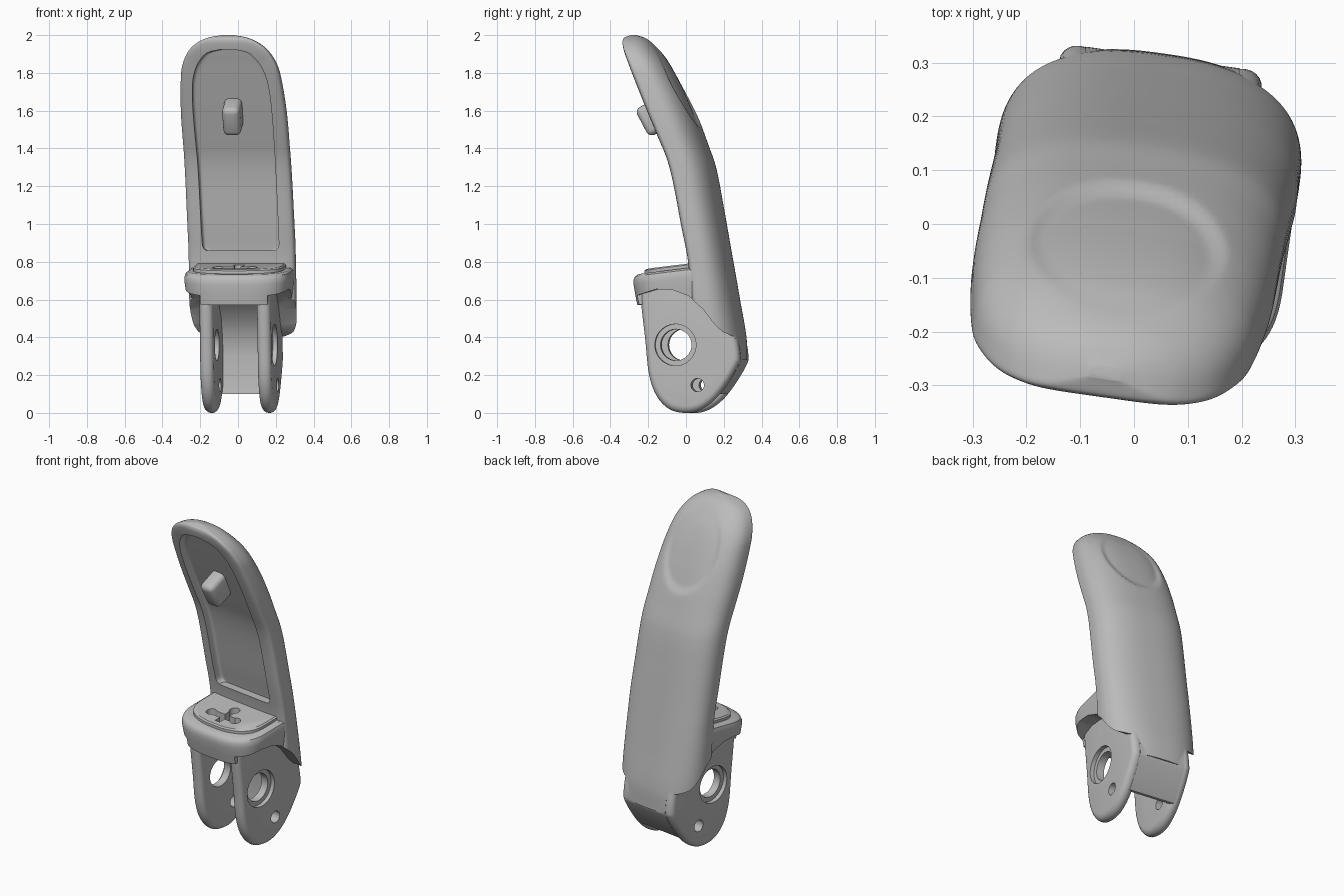
import bpy, bmesh
from math import sin, cos, pi, radians
from mathutils import Matrix, Vector

old = bpy.data.objects.get("Cube")
if old:
    bpy.data.objects.remove(old, do_unlink=True)

grey = bpy.data.materials.new("matte_grey")
grey.use_nodes = True
grey.diffuse_color = (0.5, 0.5, 0.5, 1)
grey.node_tree.nodes["Principled BSDF"].inputs["Base Color"].default_value = (0.5, 0.5, 0.5, 1)


def finish(name, bm):
    bmesh.ops.recalc_face_normals(bm, faces=bm.faces)
    mesh = bpy.data.meshes.new(name)
    bm.to_mesh(mesh)
    bm.free()
    mesh.materials.append(grey)
    obj = bpy.data.objects.new(name, mesh)
    bpy.context.collection.objects.link(obj)
    return obj


def skin(bm, rings):
    """Close a stack of equal vertex rings into a solid."""
    n = len(rings[0])
    for a, b in zip(rings, rings[1:]):
        for k in range(n):
            j = (k + 1) % n
            bm.faces.new((a[k], a[j], b[j], b[k]))
    bm.faces.new(rings[0])
    bm.faces.new(rings[-1])


def hermite(a, b, c, d, t):
    """Catmull-Rom between b and c."""
    return b + 0.5 * t * (c - a + t * (2*a - 5*b + 4*c - d + t * (3*(b - c) + d - a)))


def keyed(keys, z):
    """Smooth value at height z from (z, value) keys."""
    i = max(k for k in range(len(keys) - 1) if keys[k][0] <= z or k == 0)
    (z0, v0), (z1, v1) = keys[i], keys[i + 1]

    def slope(k):
        lo, hi = keys[max(k - 1, 0)], keys[min(k + 1, len(keys) - 1)]
        return (hi[1] - lo[1]) / (hi[0] - lo[0])
    h = z1 - z0
    t = min(max((z - z0) / h, 0), 1)
    return (v0 * (1 + 2*t) * (1 - t)**2 + h * slope(i) * t * (1 - t)**2
            + v1 * t*t * (3 - 2*t) + h * slope(i + 1) * t*t * (t - 1))


def lean(z):
    """Sideways drift of the upper finger."""
    return -0.022 * max(0, z - 0.9)


def loft(name, sections, n_front, n_back, split=0.45, slope=0, count=96, dent=None):
    """Skin of rounded sections (z, half width, front y, back y)."""
    bm = bmesh.new()
    rings = []
    for z, w, yf, yb in sections:
        ym = yf + split * (yb - yf)
        ring = []
        for k in range(count):
            a = 2 * pi * (k + 0.5) / count
            c, s = cos(a), sin(a)
            p = 2 / (n_back if s > 0 else n_front)
            x = w * abs(c)**p * (1 if c > 0 else -1)
            y = ym + ((yb - ym) * s**p if s > 0 else (yf - ym) * (-s)**p)
            if dent and s > 0:
                y -= dent(x, z)
            ring.append(bm.verts.new((x + lean(z), y, z + slope * y)))
        rings.append(ring)
    skin(bm, rings)
    return finish(name, bm)


def prism(name, profile, x0, x1, smooth=1, radius=0):
    """Side profile (y, z) extruded along x, with spline outline and rounded rims."""
    n = len(profile)
    pts = []
    for i in range(n):
        q = [Vector(profile[(i + o) % n]) for o in (-1, 0, 1, 2)]
        pts += [hermite(*q, k / smooth) for k in range(smooth)]
    layers = [(x0, 0), (x1, 0)]
    if radius:
        arc = [(radius * (1 - sin(a)), radius * (1 - cos(a))) for a in (pi/2 * k / 5 for k in range(6))]
        layers = [(x0 + d, inset) for d, inset in reversed(arc)] + [(x1 - d, inset) for d, inset in arc]
        layers.sort()
    mid = Vector((0.05, 0.33))
    bm = bmesh.new()
    rings = []
    for x, inset in layers:
        flat = [mid + (p - mid) * (1 - inset / 0.28) for p in pts]
        rings.append([bm.verts.new((x, p.x, p.y)) for p in flat])
    skin(bm, rings)
    return finish(name, bm)


def box(name, center, size):
    bm = bmesh.new()
    bmesh.ops.create_cube(bm, size=1, matrix=Matrix.Translation(center) @ Matrix.Diagonal((*size, 1)))
    return finish(name, bm)


def rod(name, center, radius, length, axis="X"):
    bm = bmesh.new()
    turn = Matrix.Rotation(pi / 2, 4, "Y") if axis == "X" else Matrix.Identity(4)
    bmesh.ops.create_cone(bm, cap_ends=True, segments=48, radius1=radius, radius2=radius,
                          depth=length, matrix=Matrix.Translation(center) @ turn)
    return finish(name, bm)


def apply(obj, mod):
    bpy.context.view_layer.objects.active = obj
    bpy.ops.object.modifier_apply(modifier=mod.name)


def combine(obj, other, operation="DIFFERENCE"):
    other.hide_render = True
    mod = obj.modifiers.new("combine", "BOOLEAN")
    mod.operation, mod.solver, mod.object = operation, "EXACT", other
    apply(obj, mod)
    bpy.data.objects.remove(other, do_unlink=True)


# Finger shell: front, back and width along the height
front = [(0.28, 0.08), (0.79, 0.04), (1.0, 0.0), (1.23, -0.045), (1.35, -0.078), (1.45, -0.12),
         (1.65, -0.205), (1.85, -0.287), (1.94, -0.322), (1.985, -0.325), (2.0, -0.295)]
back = [(0.28, 0.32), (0.4, 0.315), (0.6, 0.28), (0.85, 0.235), (1.1, 0.19), (1.3, 0.15),
        (1.43, 0.105), (1.55, 0.06), (1.7, -0.005), (1.86, -0.1), (1.95, -0.18), (1.985, -0.225), (2.0, -0.27)]
width = [(0.28, 0.27), (0.5, 0.283), (0.8, 0.284), (1.0, 0.284), (1.4, 0.282), (1.6, 0.28),
         (1.8, 0.262), (1.87, 0.24), (1.93, 0.2), (1.97, 0.145), (1.99, 0.09), (2.0, 0.03)]


def nail(x, z):
    r = (x / 0.19)**2 + ((z - 1.73) / 0.23)**2
    t = min(max((1 - r) / 0.35, 0), 1)
    return 0.018 * t * t * (3 - 2*t) * min(1, max(0, (1.98 - z) / 0.3))


heights = [0.28 + 1.72 * (1 - (1 - k / 120)**2) for k in range(121)]
body = loft("finger_segment", [(z, keyed(width, z), keyed(front, z), keyed(back, z)) for z in heights],
            5, 2.5, 0.27, count=128, dent=nail)

# Knuckle block and the raised plate on it
block = loft("knuckle_block", [(0.6, 0.268, -0.25, 0.17), (0.66, 0.275, -0.262, 0.17), (0.71, 0.281, -0.27, 0.17),
                               (0.735, 0.281, -0.27, 0.17), (0.752, 0.276, -0.263, 0.17),
                               (0.762, 0.262, -0.248, 0.17)], 2.8, 8, 0.45, slope=0.12)
combine(body, block, "UNION")
plate = loft("top_plate", [(0.71, 0.24, -0.215, 0.12), (0.778, 0.24, -0.215, 0.12),
                           (0.785, 0.232, -0.207, 0.12)], 2.5, 6, 0.5, slope=0.12)
combine(body, plate, "UNION")

# Arched undercut on each side
arch = [(-0.6, 0.58), (-0.24, 0.62), (-0.12, 0.655), (-0.03, 0.65), (0.05, 0.62), (0.13, 0.55),
        (0.19, 0.47), (0.23, 0.43), (0.28, 0.405), (0.6, 0.38), (0.6, 0.1), (-0.6, 0.1)]
for side in (-1, 1):
    combine(body, prism("arch_cutter", arch, side * 0.18, side * 0.5))

# Web between the lugs, hollowed by the slot
lug = [(-0.222, 0.66), (-0.195, 0.38), (-0.175, 0.2), (-0.135, 0.09), (-0.07, 0.022), (0.01, 0.0),
       (0.09, 0.012), (0.17, 0.065), (0.24, 0.15), (0.3, 0.25), (0.312, 0.3), (0.292, 0.42),
       (0.24, 0.6), (0.17, 0.68), (-0.18, 0.69)]
combine(body, prism("web", lug, -0.145, 0.145, smooth=5), "UNION")
slot = [(-0.6, 0.57), (0.05, 0.57), (0.13, 0.5), (0.18, 0.4), (0.2, 0.3), (0.185, 0.1),
        (0.6, 0.1), (0.6, -0.2), (-0.6, -0.2)]
combine(body, prism("slot_cutter", slot, -0.15, 0.15))

# Hinge lugs with rounded rims
for side in (-1, 1):
    x0, x1 = sorted((side * 0.118, side * 0.19))
    combine(body, prism("hinge_lug", lug, x0, x1, smooth=5, radius=0.034), "UNION")

# Pin holes with stepped mouths
combine(body, rod("pin_cutter", (0, -0.03, 0.36), 0.083, 1))
combine(body, rod("small_pin_cutter", (0, 0.088, 0.147), 0.035, 1))
for side in (-1, 1):
    combine(body, rod("mouth_cutter", (side * 0.265, -0.03, 0.36), 0.11, 0.2))

# Cord pocket in the plate
combine(body, box("pocket_cutter", (-0.01, -0.12, 0.77), (0.18, 0.04, 0.14)))
combine(body, box("pocket_cutter", (0.0, -0.11, 0.77), (0.034, 0.14, 0.141)))
for x, y in ((-0.1, -0.12), (0.08, -0.12), (0.0, -0.04)):
    combine(body, rod("pocket_cutter", (x, y, 0.77), 0.03, 0.142, "Z"))

# Pad recess following the curved front
pad = [(0.86, 0.185), (0.875, 0.2), (0.9, 0.205), (1.3, 0.207), (1.6, 0.21), (1.75, 0.2), (1.83, 0.175),
       (1.88, 0.14), (1.91, 0.1), (1.925, 0.03)]
steps = [0.86 + 1.065 * (0.5 - 0.5 * cos(pi * k / 60)) for k in range(61)]
recess = loft("pad_cutter", [(z, keyed(pad, z), -0.8, keyed(front, z) + 0.05) for z in steps],
              20, 20, 0.85, count=48)
combine(body, recess)

# Peg standing in the recess
peg = box("pad_peg", (0, 0, 0), (0.095, 0.17, 0.165))
rim = peg.modifiers.new("round", "BEVEL")
rim.width, rim.segments = 0.03, 4
apply(peg, rim)
peg.data.transform(Matrix.Translation((lean(1.57), -0.16, 1.572)) @ Matrix.Rotation(radians(28), 4, "X"))

# Slight twist of the whole part, then shading
for obj in (body, peg):
    obj.data.transform(Matrix.Translation((0.01, 0, 0)) @ Matrix.Rotation(radians(-8), 4, "Z"))
    bpy.ops.object.select_all(action="DESELECT")
    obj.select_set(True)
    bpy.context.view_layer.objects.active = obj
    bpy.ops.object.shade_smooth_by_angle(angle=radians(35))
